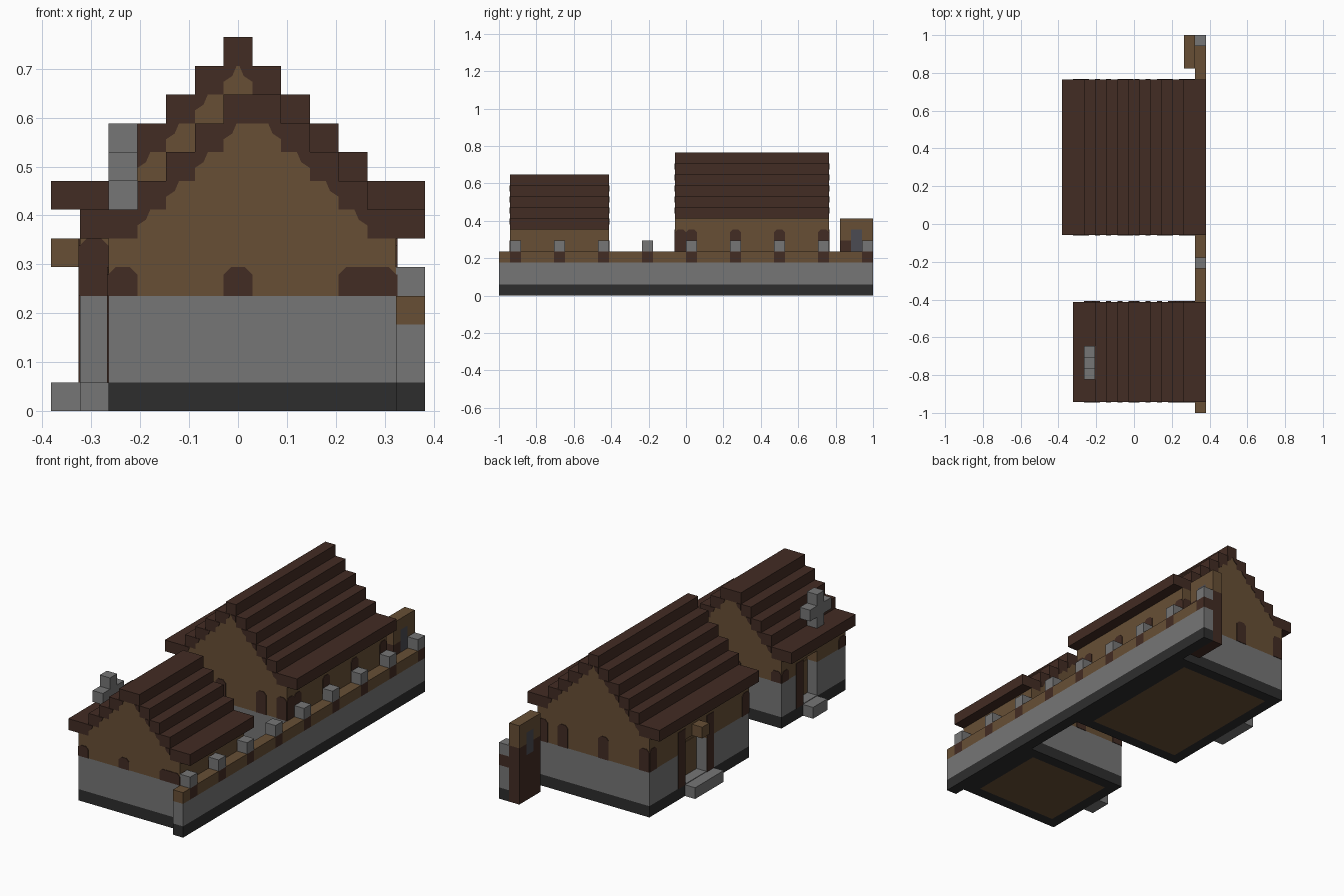
import bpy, bmesh
from mathutils import Vector

if "Cube" in bpy.data.objects:
    bpy.data.objects.remove(bpy.data.objects["Cube"], do_unlink=True)

U = 2 / 34                      # one block
ORIGIN = Vector((6.5, 17, 0))   # block grid centre
T = 0.05                        # painted plate thickness, in blocks


def material(name, rgb):
    m = bpy.data.materials.new(name)
    m.use_nodes = True
    m.diffuse_color = (*rgb, 1)
    bsdf = next(n for n in m.node_tree.nodes if n.type == 'BSDF_PRINCIPLED')
    bsdf.inputs["Base Color"].default_value = (*rgb, 1)
    bsdf.inputs["Roughness"].default_value = 0.9
    return m


DARK = material("dark wood", (.055, .025, .017))
BROWN = material("brown timber", (.136, .078, .036))
GREY = material("grey stone", (.18, .18, .18))
BLACK = material("dark stone", (.027, .027, .027))
SLATE = material("slate pane", (.07, .07, .085))
parts = {}


def mesh_for(name, mat):
    return parts.setdefault(name, (bmesh.new(), mat))[0]


def box(name, mat, x0, x1, y0, y1, z0, z1):
    prism(name, mat, 'z', z0, z1, [(x0, y0), (x1, y0), (x1, y1), (x0, y1)])


def prism(name, mat, axis, a, b, pts):
    """Extrude a flat outline from a to b along an axis."""
    bm = mesh_for(name, mat)

    def place(p, d):
        q = {'x': (d, *p), 'y': (p[0], d, p[1]), 'z': (*p, d)}[axis]
        return bm.verts.new((Vector(q) - ORIGIN) * U)
    lo, hi = [place(p, a) for p in pts], [place(p, b) for p in pts]
    bm.faces.new(lo)
    bm.faces.new(hi)
    n = len(pts)
    for k in range(n):
        bm.faces.new((lo[k], lo[(k + 1) % n], hi[(k + 1) % n], hi[k]))


def arch(name, axis, pos, side, c, width, z0, z1):
    """Painted arched window on a wall; side is the outward direction."""
    k = .25
    pts = [(c, z0), (c + width, z0), (c + width, z1 - k), (c + width - k, z1),
           (c + k, z1), (c, z1 - k)]
    prism(name, DARK, axis, pos, pos + side * T, pts)


def house(tag, x0, x1, y0, y1, eave, win_top, door, gable_wins, side_wins):
    d0, d1 = door
    # Foundation ring around an earthen floor
    ring = tag + "_foundation"
    box(ring, BLACK, x0 + 1, x1, y0, y0 + 1, 0, 1)
    box(ring, BLACK, x0 + 1, x1, y1 - 1, y1, 0, 1)
    box(ring, BLACK, x1 - 1, x1, y0 + 1, y1 - 1, 0, 1)
    box(ring, BLACK, x0, x0 + 1, y0, y1, 0, 1)
    box(tag + "_floor", BROWN, x0 + 1, x1 - 1, y0 + 1, y1 - 1, 0, 1)
    # Stone and timber walls, with a recessed doorway on the -x side
    for name, mat, a, b in (("stone_wall", GREY, 1, 4), ("timber_wall", BROWN, 4, 5)):
        n = tag + "_" + name
        box(n, mat, x0 + 1, x1, y0, y1, a, b)
        box(n, mat, x0, x0 + 1, y0, d0, a, b)
        box(n, mat, x0, x0 + 1, d1, y1, a, b)
    box(tag + "_timber_wall", BROWN, x0, x1, y0, y1, 5, eave)
    box(tag + "_door", BROWN, x0 + 1 - T, x0 + 1, d0, d1, 1, 4)
    box(tag + "_threshold", GREY, x0, x0 + 1, d0, d1, 1, 1 + T)
    # Stepped roof courses, gable fill and softened inner corners
    lo, hi, z = x0 - 1, x1 + 1, eave
    first = True
    while lo < hi:
        w = 2 if first else 1
        if hi - lo <= 2:
            box(tag + "_roof", DARK, lo, hi, y0, y1, z, z + 1)
        else:
            box(tag + "_roof", DARK, lo, lo + w, y0, y1, z, z + 1)
            box(tag + "_roof", DARK, hi - w, hi, y0, y1, z, z + 1)
            box(tag + "_gable", BROWN, lo + w, hi - w, y0, y1, z, z + 1)
            for y, s in ((y0, -1), (y1, 1)):
                for x, dx in ((lo + w, 1), (hi - w, -1)):
                    prism(tag + "_gable_brackets", DARK, 'y', y, y + s * T,
                          [(x, z + 1), (x + dx * .45, z + 1), (x + dx * .3, z + .65),
                           (x, z + .45)])
        lo, hi, z, first = lo + w, hi - w, z + 1, False
    # Arched windows and corner posts
    win = tag + "_windows"
    for y, s in ((y0, -1), (y1, 1)):
        for c, width in gable_wins:
            arch(win, 'y', y, s, c, width, 4, win_top)
    for c in side_wins:
        arch(win, 'x', x1, 1, c, 1, 4, win_top)
    for c in (y0, y1 - 1):
        arch(win, 'x', x0, -1, c, 1, 4, win_top)


house("front_house", 2, 12, 1, 10, 6, 5, (5, 7), [(2, 1), (6, 1), (10, 2)], [1, 5, 9])
house("main_house", 1, 12, 16, 30, 7, 6, (22, 25), [(1, 1), (5, 1), (9, 1), (11, 1)],
      [16, 17, 21, 25, 29])

# Door frames, steps and the bracket above the main door
for y in (21, 25):
    box("main_door_posts", DARK, 1 - T, 1, y, y + 1, 1, 6)
box("front_door_post", DARK, 2 - T, 2, 7, 8, 1, 5)
box("main_step", GREY, 0, 1, 21, 25, 0, 1)
box("front_step", GREY, 1, 2, 5, 7, 0, 1)
box("door_bracket", BROWN, 0, 1, 23, 24, 5, 6)

# Cross-shaped chimney
box("chimney", GREY, 2, 3, 4, 5, 7, 10)
for y in (3, 5):
    box("chimney", GREY, 2, 3, y, y + 1, 8, 9)

# Long boundary wall with posts
box("boundary_base", BLACK, 12, 13, 0, 34, 0, 1)
box("boundary_stone", GREY, 12, 13, 0, 34, 1, 3)
start = 0
for y in range(1, 34, 4):
    box("boundary_rail", BROWN, 12, 13, start, y, 3, 4)
    box("boundary_post_feet", DARK, 12, 13, y, y + 1, 3, 4)
    box("boundary_posts", GREY, 12, 13, y, y + 1, 4, 5)
    start = y + 1

# Gate at the back end of the boundary wall
for y in (31, 33):
    box("gate_posts", DARK, 11, 12, y, y + 1, 0, 5)
    box("gate_top", BROWN, 11, 12, y, y + 1, 5, 7)
box("gate_door", DARK, 11, 12, 32, 33, 0, 4)
box("gate_pane", SLATE, 11, 12, 32, 33, 4, 6)
box("gate_top", BROWN, 11, 12, 32, 33, 6, 7)

# Turn the collected parts into objects
for name, (bm, mat) in parts.items():
    bmesh.ops.recalc_face_normals(bm, faces=bm.faces)
    me = bpy.data.meshes.new(name)
    bm.to_mesh(me)
    bm.free()
    me.materials.append(mat)
    bpy.context.scene.collection.objects.link(bpy.data.objects.new(name, me))
